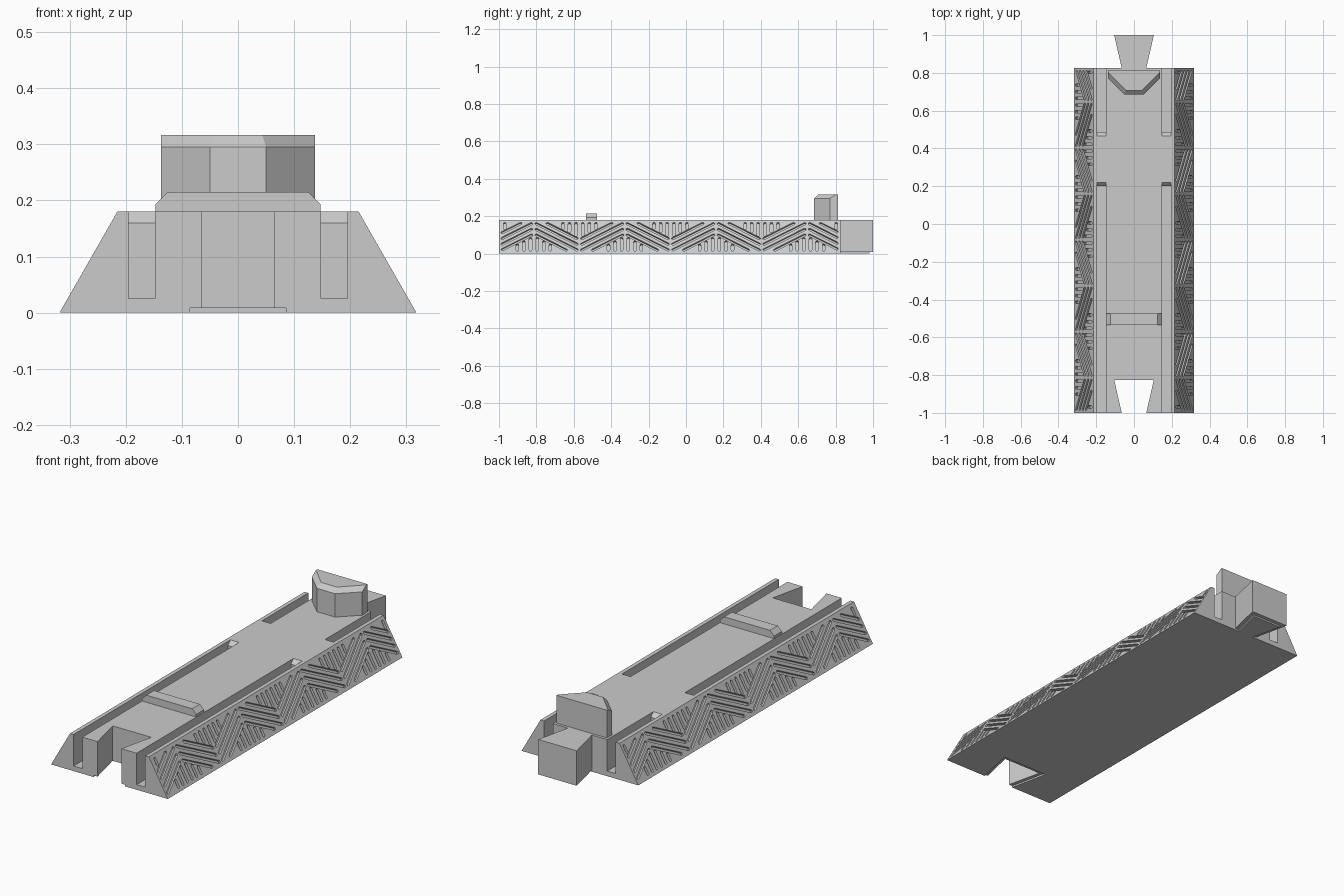
import bpy
import bmesh
import math
from mathutils import Vector

cube = bpy.data.objects.get("Cube")
if cube:
    bpy.data.objects.remove(cube)

grey = bpy.data.materials.new("stone grey")
grey.use_nodes = True
colour = (0.6, 0.6, 0.6, 1)
grey.diffuse_color = colour
grey.node_tree.nodes["Principled BSDF"].inputs["Base Color"].default_value = colour


def add_loft(bm, low, high):
    """Closed solid between two matching outlines."""
    a = [bm.verts.new(p) for p in low]
    b = [bm.verts.new(p) for p in high]
    bm.faces.new(a[::-1])
    bm.faces.new(b)
    for i in range(len(a)):
        j = (i + 1) % len(a)
        bm.faces.new((a[i], a[j], b[j], b[i]))


def finish(bm, name):
    bmesh.ops.recalc_face_normals(bm, faces=bm.faces)
    mesh = bpy.data.meshes.new(name)
    bm.to_mesh(mesh)
    bm.free()
    mesh.materials.append(grey)
    obj = bpy.data.objects.new(name, mesh)
    bpy.context.collection.objects.link(obj)
    return obj


def prism(name, outline, axis, lo, hi):
    """Extrude a 2D outline along an axis."""
    place = {"x": lambda a, b, d: (d, a, b),
             "y": lambda a, b, d: (a, d, b),
             "z": lambda a, b, d: (a, b, d)}[axis]
    bm = bmesh.new()
    add_loft(bm, [place(a, b, lo) for a, b in outline], [place(a, b, hi) for a, b in outline])
    return finish(bm, name)


def mirrored(half):
    """Complete a half outline across the centre line."""
    return half + [(-a, b) for a, b in reversed(half)]


def cut(target, cutter):
    cutter.hide_render = True
    mod = target.modifiers.new("cut", "BOOLEAN")
    mod.operation = "DIFFERENCE"
    mod.solver = "EXACT"
    mod.object = cutter
    graph = bpy.context.evaluated_depsgraph_get()
    mesh = bpy.data.meshes.new_from_object(target.evaluated_get(graph))
    target.modifiers.clear()
    target.data = mesh
    bpy.data.objects.remove(cutter)


BASE, TOP, HEIGHT = 0.318, 0.215, 0.18
FRONT, BACK = -1.0, 0.825

# Sloped body
body = prism("body", mirrored([(BASE, 0), (TOP, HEIGHT)]), "y", FRONT, BACK)

# Long slots with a chamfered end, on both sides
for side in (1, -1):
    lo, hi = sorted((side * 0.148, side * 0.195))
    for wall, outer, step in ((0.2, -1.1, 0.02), (0.485, 0.9, -0.02)):
        profile = [(outer, 0.025), (wall, 0.025), (wall, 0.16),
                   (wall + 2 * step, 0.2), (outer, 0.2)]
        cut(body, prism("slot_cutter", profile, "x", lo, hi))

# Dovetail socket, with a wider step at its foot
cut(body, prism("socket_cutter", mirrored([(0.042, -1.1), (0.105, -0.825)]), "z", -0.1, 0.3))
cut(body, prism("socket_step_cutter", mirrored([(0.064, -1.1), (0.127, -0.805)]), "z", -0.1, 0.008))

# Herringbone grooves on the sloped sides
LENGTH = math.hypot(BASE - TOP, HEIGHT)
COLUMN, PITCH, SLOPE = 0.2435, 0.035, 0.58
MARGIN, RADIUS, DEPTH = 0.022, 0.007, 0.012


def clip(p, q, box):
    """Trim a segment to a box, or return None."""
    t0, t1 = 0.0, 1.0
    for k in range(2):
        d = q[k] - p[k]
        if abs(d) < 1e-9:
            if not box[k][0] <= p[k] <= box[k][1]:
                return None
            continue
        a, b = sorted(((box[k][0] - p[k]) / d, (box[k][1] - p[k]) / d))
        t0, t1 = max(t0, a), min(t1, b)
    if t1 <= t0:
        return None
    p, q = Vector(p), Vector(q)
    a, b = p.lerp(q, t0), p.lerp(q, t1)
    return (a, b) if (b - a).length > 0.012 else None


def groove_lines():
    lines = []
    for i in range(-2, 7):
        start = -0.57 + COLUMN * i
        rising = i % 2 == 0
        local = []
        # Slanted bars
        for k in (-1.5, -0.5, 0.5, 1.5):
            middle = LENGTH / 2 + k * PITCH
            rise = SLOPE * COLUMN / 2
            local.append(((0, middle - rise), (COLUMN, middle + rise)))
        # Upright bars under the peak and over the valley
        for k in range(4):
            u = 0.018 + PITCH * k
            length = LENGTH / 2 + SLOPE * (COLUMN / 2 - u) - 0.071
            local.append(((COLUMN - u, 0), (COLUMN - u, length)))
            local.append(((u, LENGTH - length), (u, LENGTH)))
        lo, hi = start + 0.013, start + COLUMN - 0.013
        box = ((max(lo, FRONT + 0.018), min(hi, BACK - 0.018)), (MARGIN, LENGTH - MARGIN))
        for ends in local:
            p, q = [(start + (u if rising else COLUMN - u), v) for u, v in ends]
            line = clip(p, q, box)
            if line:
                lines.append(line)
    return lines


for side in (1, -1):
    up = Vector((side * (TOP - BASE), 0, HEIGHT)).normalized()
    out = Vector((side * HEIGHT, 0, BASE - TOP)).normalized()
    corner = Vector((side * BASE, 0, 0))
    bm = bmesh.new()
    for p, q in groove_lines():
        heading = math.atan2(q.y - p.y, q.x - p.x)
        ring = []
        for centre, turn in ((q, -math.pi / 2), (p, math.pi / 2)):
            for k in range(5):
                a = heading + turn + math.pi * k / 4
                y, v = centre.x + RADIUS * math.cos(a), centre.y + RADIUS * math.sin(a)
                ring.append(corner + Vector((0, y, 0)) + up * v)
        add_loft(bm, [r - out * DEPTH for r in ring], [r + out * DEPTH for r in ring])
    cut(body, finish(bm, "groove_cutter"))

# Dovetail tab at the back, with a narrower foot
prism("dovetail_tab", mirrored([(0.065, BACK), (0.105, 1.0)]), "z", 0.008, HEIGHT)
prism("dovetail_foot", mirrored([(0.043, BACK), (0.08, 0.98)]), "z", 0, 0.008)

# Low cross bar with chamfered ends
prism("cross_bar", mirrored([(0.147, 0.17), (0.147, 0.193), (0.125, 0.215)]), "y", -0.535, -0.475)

# Angled block at the rear, chamfered on its front faces
outline = mirrored([(0.137, 0.812), (0.137, 0.77), (0.05, 0.685)])
prism("rear_block", outline, "z", 0.17, 0.295)
bm = bmesh.new()
crown = mirrored([(0.137, 0.812), (0.137, 0.803), (0.043, 0.708)])
add_loft(bm, [(x, y, 0.295) for x, y in outline], [(x, y, 0.317) for x, y in crown])
finish(bm, "rear_block_crown")
